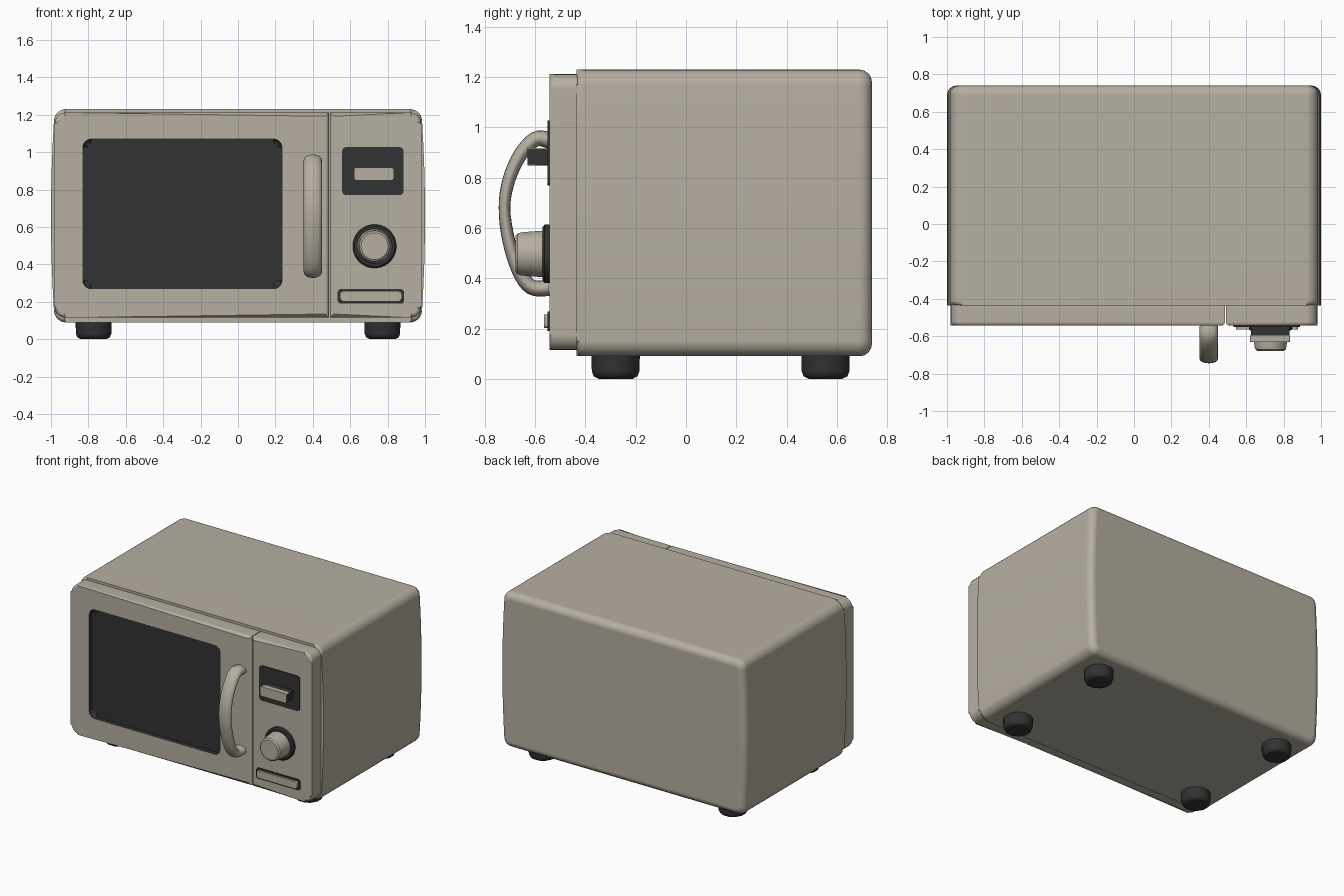
import bpy, bmesh, math
from mathutils import Vector

if "Cube" in bpy.data.objects:
    bpy.data.objects.remove(bpy.data.objects["Cube"])


def material(name, rgb):
    m = bpy.data.materials.new(name)
    m.diffuse_color = (*rgb, 1)
    m.use_nodes = True
    m.node_tree.nodes["Principled BSDF"].inputs["Base Color"].default_value = m.diffuse_color
    return m


CREAM = material("warm_cream", (0.47, 0.43, 0.355))
DARK = material("charcoal", (0.032, 0.032, 0.032))


def finish(name, bm, mats, angle=35, weighted=True):
    bmesh.ops.recalc_face_normals(bm, faces=bm.faces)
    me = bpy.data.meshes.new(name)
    bm.to_mesh(me)
    bm.free()
    ob = bpy.data.objects.new(name, me)
    bpy.context.collection.objects.link(ob)
    for m in mats:
        me.materials.append(m)
    smooth(ob, angle, weighted)
    return ob


def smooth(ob, angle=35, weighted=True):
    bpy.ops.object.select_all(action='DESELECT')
    ob.select_set(True)
    bpy.context.view_layer.objects.active = ob
    bpy.ops.object.shade_smooth_by_angle(angle=math.radians(angle))
    if weighted:
        ob.modifiers.new("flat_panels", 'WEIGHTED_NORMAL').keep_sharp = True


def slab(name, x0, x1, z0, z1, y0, y1, radii, mats, front=0.0, back=0.0, bulge=0.0, rule=None):
    """Rounded rectangle in x-z extruded along y; radii: right-top, left-top, left-bottom, right-bottom."""
    corners = [(x1, z1, -1, -1), (x0, z1, 1, -1), (x0, z0, 1, 1), (x1, z0, -1, 1)]
    pts = []
    for i, ((x, z, sx, sz), r) in enumerate(zip(corners, radii)):
        n = 6 if r > 0 else 0
        for k in range(n + 1):
            a = math.pi / 2 * (i + (k / n if n else 0))
            pts.append((x + sx * r + r * math.cos(a), z + sz * r + r * math.sin(a)))
        if bulge and i in (1, 3):      # extra points so the sides can swell
            for k in range(1, 8):
                t = k / 8 if i == 3 else 1 - k / 8
                pts.append((x, z0 + r + (z1 - z0 - 2 * r) * t))
    zc, h = (z0 + z1) / 2, (z1 - z0) / 2
    pts = [(x * (1 - bulge * ((z - zc) / h) ** 2), z) for x, z in pts]
    bm = bmesh.new()
    f = bm.faces.new([bm.verts.new((x, y0, z)) for x, z in pts])
    g = bm.faces.new([bm.verts.new((x, y1, z)) for x, z in reversed(pts)])
    n = len(pts)
    a, b = list(f.verts), list(reversed(g.verts))
    for i in range(n):
        bm.faces.new((a[i], b[i], b[(i + 1) % n], a[(i + 1) % n]))
    for y, w in ((y0, front), (y1, back)):
        if w:
            rim = [e for e in bm.edges if all(abs(v.co.y - y) < 1e-5 for v in e.verts)]
            bmesh.ops.bevel(bm, geom=rim, offset=w, segments=4, profile=0.5, affect='EDGES')
    bmesh.ops.recalc_face_normals(bm, faces=bm.faces)
    bm.normal_update()
    if rule:
        for f in bm.faces:
            f.material_index = rule(f)
    return finish(name, bm, mats)


def lathe(name, profile, centre, axis, mats, sides=32, angle=35):
    """Spin (radius, distance) points round z or round -y."""
    bm = bmesh.new()
    rings = []
    for r, d in profile:
        ring = []
        for k in range(sides):
            t = 2 * math.pi * (k + 0.5) / sides
            u, v = r * math.cos(t), r * math.sin(t)
            off = (u, v, d) if axis == 'Z' else (u, -d, v)
            ring.append(bm.verts.new(Vector(centre) + Vector(off)))
        rings.append(ring)
    for a, b in zip(rings, rings[1:]):
        for k in range(sides):
            bm.faces.new((a[k], a[(k + 1) % sides], b[(k + 1) % sides], b[k]))
    bm.faces.new(rings[0])
    bm.faces.new(rings[-1])
    return finish(name, bm, mats, angle)


# Main cabinet with gently swollen sides
slab("cabinet", -1, 1, 0.09, 1.23, -0.435, 0.74, [0.06] * 4, [CREAM], 0.025, 0.05, bulge=0.02)

# Door and control panel, split by a narrow seam
door = slab("door", -0.98, 0.486, 0.115, 1.212, -0.543, -0.425, [0, 0.06, 0.06, 0],
            [CREAM, DARK], 0.02, 0.012)
slab("control_panel", 0.491, 0.98, 0.115, 1.212, -0.543, -0.425, [0.06, 0, 0, 0.06],
     [CREAM], 0.02, 0.012)

# Sunken dark window
W = (-0.83, 0.235, 0.27, 1.07)
cutter = slab("window_cutter", *W, -0.64, -0.513, [0.045] * 4, [DARK], 0, 0.028)
cutter.hide_render = True
door.modifiers.clear()
cut = door.modifiers.new("window", 'BOOLEAN')
cut.operation, cut.solver, cut.object = 'DIFFERENCE', 'EXACT', cutter
bpy.context.view_layer.objects.active = door
bpy.ops.object.modifier_apply(modifier=cut.name)
bpy.data.objects.remove(cutter)
for p in door.data.polygons:
    c = p.center
    inside = W[0] - 0.001 < c.x < W[1] + 0.001 and W[2] - 0.001 < c.z < W[3] + 0.001
    p.material_index = 1 if inside and -0.5425 < c.y < -0.5 else 0
smooth(door)

# Curved door handle: oval section swept along a smooth path
path = [(-0.50, 0.945), (-0.545, 0.95), (-0.60, 0.953), (-0.66, 0.89), (-0.705, 0.79), (-0.722, 0.68),
        (-0.705, 0.55), (-0.665, 0.43), (-0.615, 0.365), (-0.545, 0.362), (-0.50, 0.365)]
P = [Vector((0.4, y, z)) for y, z in path]
spine = []
for i in range(1, len(P) - 2):
    p0, p1, p2, p3 = P[i - 1:i + 3]
    for k in range(4):
        t = k / 4
        spine.append(0.5 * (2 * p1 + (p2 - p0) * t + (2 * p0 - 5 * p1 + 4 * p2 - p3) * t * t
                            + (3 * p1 - p0 - 3 * p2 + p3) * t ** 3))
spine.append(P[-2])
bm = bmesh.new()
rings = []
for i, c in enumerate(spine):
    tan = (spine[min(i + 1, len(spine) - 1)] - spine[max(i - 1, 0)]).normalized()
    nor = tan.cross(Vector((1, 0, 0)))
    s = abs(2 * i / (len(spine) - 1) - 1)
    thick = 0.023 + 0.01 * s
    rings.append([bm.verts.new(c + Vector((0.049 * math.cos(a), 0, 0)) + nor * thick * math.sin(a))
                  for a in (2 * math.pi * k / 16 for k in range(16))])
for a, b in zip(rings, rings[1:]):
    for k in range(16):
        bm.faces.new((a[k], a[(k + 1) % 16], b[(k + 1) % 16], b[k]))
bm.faces.new(rings[0])
bm.faces.new(rings[-1])
finish("door_handle", bm, [CREAM], 50, False)

# Display plate with a projecting selector bar
slab("display_plate", 0.557, 0.885, 0.77, 1.027, -0.55, -0.542, [0.022] * 4, [DARK])
slab("selector_base", 0.625, 0.832, 0.848, 0.916, -0.597, -0.545, [0.006] * 4, [DARK])
slab("selector_bar", 0.62, 0.835, 0.848, 0.918, -0.63, -0.597, [0.008] * 4, [CREAM, DARK], 0.006,
     rule=lambda f: 1 if abs(f.normal.x) > 0.8 or f.normal.z < -0.8 else 0)

# Timer knob on a dark collar
KNOB = (0.73, -0.54, 0.497)
lathe("knob_collar", [(0.117, 0), (0.117, 0.022), (0.108, 0.03)], KNOB, 'Y', [DARK])
lathe("knob", [(0.093, 0.028), (0.09, 0.07), (0.086, 0.115), (0.082, 0.13), (0.072, 0.138)],
      KNOB, 'Y', [CREAM])

# Push button in a dark surround
slab("button_surround", 0.533, 0.888, 0.19, 0.268, -0.551, -0.542, [0.018] * 4, [DARK])
slab("push_button", 0.545, 0.876, 0.202, 0.257, -0.565, -0.549, [0.014] * 4, [CREAM], 0.005)

# Four rubber feet
for side, sx in (("left", -1), ("right", 1)):
    for end, y in (("front", -0.28), ("back", 0.555)):
        lathe(f"{end}_{side}_foot", [(0.07, 0), (0.09, 0.01), (0.098, 0.03), (0.1, 0.1)],
              (sx * 0.772, y, 0), 'Z', [DARK], 12, 45)
